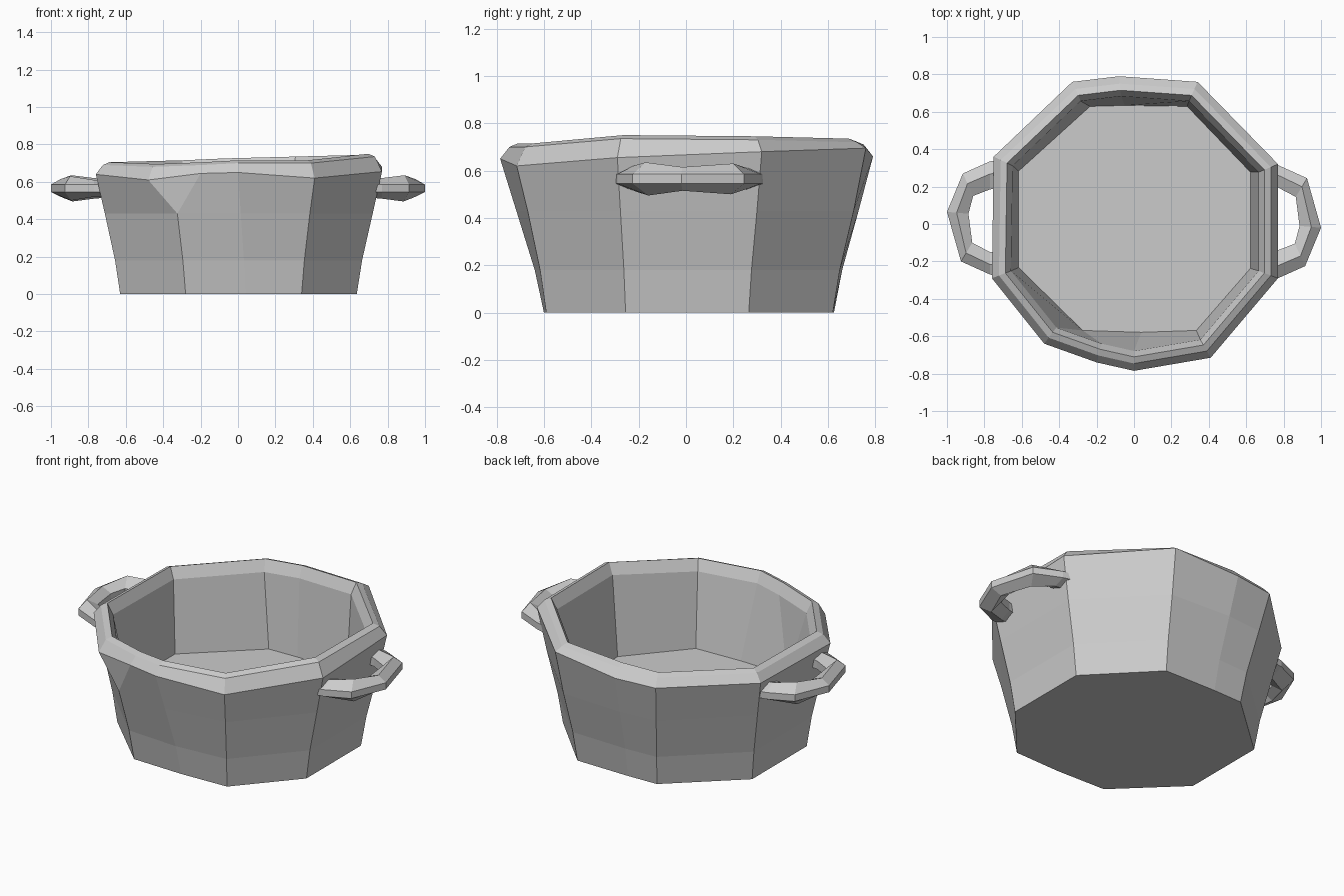
import bpy, bmesh
from mathutils import Vector

if "Cube" in bpy.data.objects:
    bpy.data.objects.remove(bpy.data.objects["Cube"])


def loft(name, rings):
    """Skin a list of equal-length rings, cap both ends, flat shaded."""
    bm = bmesh.new()
    rows = [[bm.verts.new(p) for p in ring] for ring in rings]
    n = len(rows[0])
    for a, b in zip(rows, rows[1:]):
        for i in range(n):
            j = (i + 1) % n
            bm.faces.new((a[i], a[j], b[j], b[i]))
    bm.faces.new(rows[0][::-1])
    bm.faces.new(rows[-1])
    bmesh.ops.remove_doubles(bm, verts=bm.verts, dist=0.0005)
    bmesh.ops.recalc_face_normals(bm, faces=bm.faces)
    me = bpy.data.meshes.new(name)
    bm.to_mesh(me)
    bm.free()
    ob = bpy.data.objects.new(name, me)
    bpy.context.collection.objects.link(ob)
    return ob


# Widest outline under the rim: x, y, z, and height of the rim top
rim = [(.77, -.29, .655, .74), (.77, .32, .68, .735), (.34, .76, .695, .725),
       (-.08, .79, .66, .715), (-.33, .76, .655, .705), (-.75, .36, .645, .695),
       (-.76, -.29, .64, .695), (-.48, -.64, .61, .685), (-.20, -.74, .645, .695),
       (0, -.785, .65, .705), (.41, -.715, .62, .705)]
# Matching outline of the base; two columns share the front left corner
base = [(.635, -.255), (.635, .265), (.29, .62), (-.05, .625), (-.24, .62), (-.63, .27),
        (-.63, -.25), (-.28, -.59), (-.28, -.59), (.04, -.60), (.34, -.59)]


def rim_ring(scale, zf):
    return [(x * scale, y * scale, zf(z, t)) for x, y, z, t in rim]


def wall_ring(f, z):
    ring = []
    for i, ((x, y, _, _), (bx, by)) in enumerate(zip(rim, base)):
        if i in (7, 8):
            x, y = -.35, -.72
        ring.append((bx + (x - bx) * f, by + (y - by) * f, z))
    return ring


# Pot body: outer wall, bevelled rim, inner lip and floor
loft("pot_body", [
    [(x, y, 0) for x, y in base],
    wall_ring(.21, .18),
    wall_ring(.63, .43),
    rim_ring(1, lambda z, t: z),
    rim_ring(.95, lambda z, t: t - .005),
    rim_ring(.905, lambda z, t: t + .01),
    rim_ring(.865, lambda z, t: t - .055),
    [(x * .98, y * .99 + .015, .21) for x, y in base],
])

# Handle stations: outer edge x, y, then inner edge x, y, then half height
stations = [(.71, .33, .71, .20, .045), (.77, .315, .77, .195, .045),
            (.925, .245, .865, .145, .065), (1.0, -.02, .885, -.01, .05),
            (.915, -.225, .86, -.105, .07), (.77, -.29, .77, -.14, .055),
            (.71, -.30, .71, -.15, .05)]


def handle(name, side, shift):
    rings = []
    for ox, oy, ix, iy, h in stations:
        o, i = Vector((ox, oy, .565)), Vector((ix, iy, .565))
        ring = []
        for t, dz in ((0, .02), (.45, h), (1, .025), (1, -.025), (.55, -h), (0, -.02)):
            p = o.lerp(i, t)
            ring.append((p.x * side, p.y * side + shift, p.z + dz))
        rings.append(ring)
    loft(name, rings)


handle("right_handle", 1, 0)
handle("left_handle", -1, .045)
